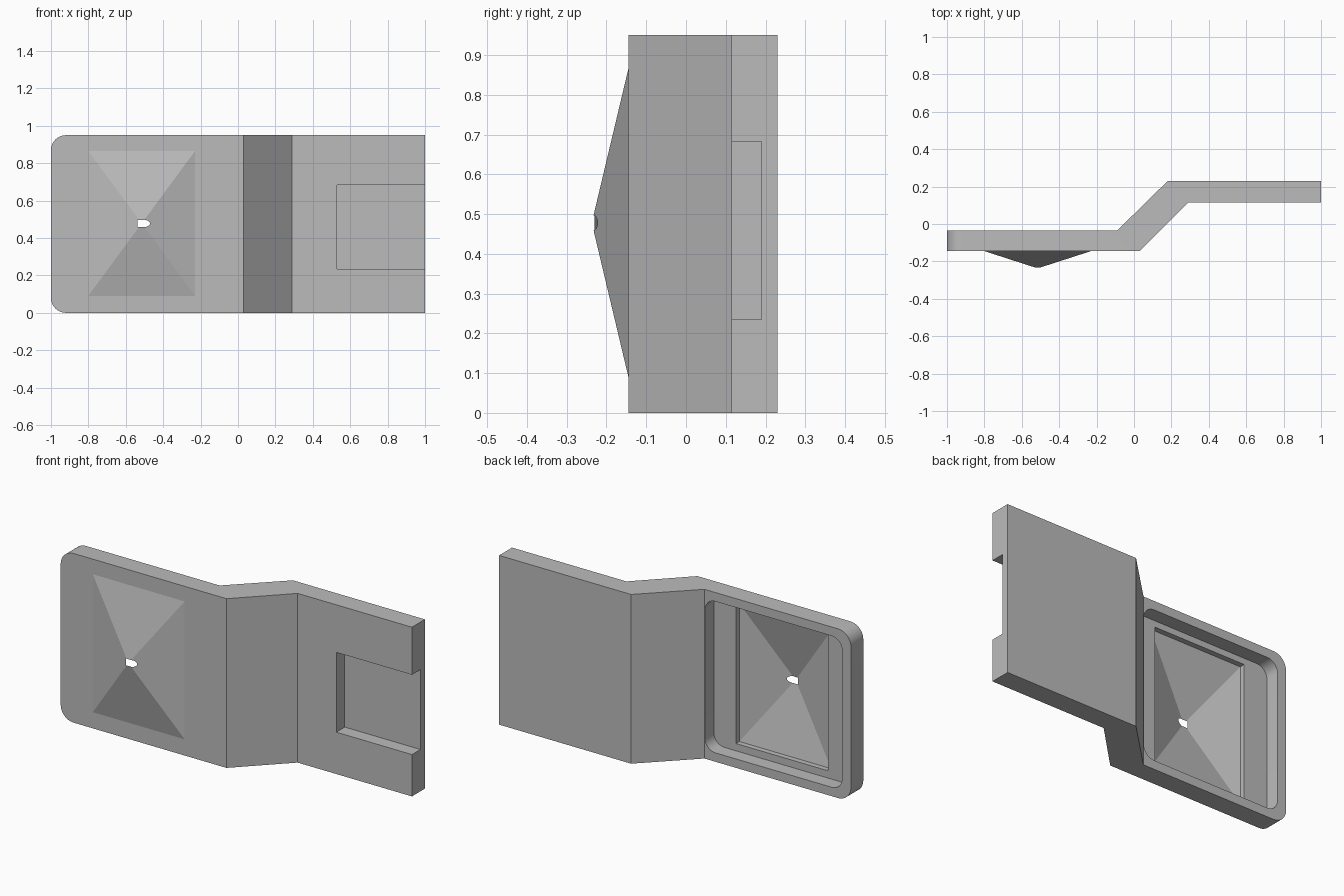
import bpy, bmesh, math

cube = bpy.data.objects.get("Cube")
if cube:
    bpy.data.objects.remove(cube, do_unlink=True)

grey = bpy.data.materials.new("plain_grey")
grey.use_nodes = True
colour = (0.5, 0.5, 0.5, 1)
grey.diffuse_color = colour
grey.node_tree.nodes["Principled BSDF"].inputs["Base Color"].default_value = colour

HEIGHT = 0.95
FRONT = -0.145          # front surface of the low half
HX, HZ = -0.515, 0.478  # centre of the funnel
HALF_X, HALF_Z, RISE = 0.285, 0.387, 0.092


def make_object(name, bm):
    mesh = bpy.data.meshes.new(name)
    bm.to_mesh(mesh)
    bm.free()
    mesh.materials.append(grey)
    obj = bpy.data.objects.new(name, mesh)
    bpy.context.collection.objects.link(obj)
    return obj


def round_edges(bm, radius, x_limit):
    """Round the edges that run front to back, left of x_limit."""
    edges = []
    for e in bm.edges:
        a, b = e.verts[0].co, e.verts[1].co
        if abs(a.x - b.x) < 1e-4 and abs(a.z - b.z) < 1e-4 and a.x < x_limit:
            edges.append(e)
    bmesh.ops.bevel(bm, geom=edges, offset=radius, segments=8,
                    profile=0.5, affect='EDGES')


def box(name, x, y, z, radius=0):
    bm = bmesh.new()
    bmesh.ops.create_cube(bm, size=1)
    for v in bm.verts:
        v.co = [r[0] if c < 0 else r[1] for c, r in zip(v.co, (x, y, z))]
    if radius:
        round_edges(bm, radius, 9)
    return make_object(name, bm)


# Cranked plate with two rounded corners
profile = [(-1, FRONT), (0.03, FRONT), (0.29, 0.115), (1, 0.115),
           (1, 0.23), (0.18, 0.23), (-0.09, -0.035), (-1, -0.035)]
bm = bmesh.new()
base = bm.faces.new([bm.verts.new((x, y, 0)) for x, y in profile])
ext = bmesh.ops.extrude_face_region(bm, geom=[base])
top = [g for g in ext["geom"] if isinstance(g, bmesh.types.BMVert)]
bmesh.ops.translate(bm, verts=top, vec=(0, 0, HEIGHT))
round_edges(bm, 0.08, -0.99)
bmesh.ops.recalc_face_normals(bm, faces=bm.faces)
plate = make_object("cranked_plate", bm)

# Rounded rear recess, funnel opening and front slot
cutters = [
    box("recess_cutter", (-0.945, -0.093), (-0.115, 0.1), (0.05, 0.9), 0.065),
    box("opening_cutter", (HX - HALF_X, HX + HALF_X), (-0.3, 0),
        (HZ - HALF_Z, HZ + HALF_Z)),
    box("slot_cutter", (0.53, 1.2), (0, 0.19), (0.235, 0.683)),
]
bpy.context.view_layer.objects.active = plate
for cutter in cutters:
    mod = plate.modifiers.new(cutter.name, 'BOOLEAN')
    mod.operation = 'DIFFERENCE'
    mod.solver = 'EXACT'
    mod.object = cutter
    bpy.ops.object.modifier_apply(modifier=mod.name)
for cutter in cutters:
    bpy.data.objects.remove(cutter, do_unlink=True)

# Shallow four-sided funnel sheet with a small drain hole at its tip
bm = bmesh.new()


def on_funnel(dx, dz):
    slope = 1 - max(abs(dx) / HALF_X, abs(dz) / HALF_Z)
    return bm.verts.new((HX + dx, FRONT - RISE * slope, HZ + dz))


corner, crossing = {}, {}
for sx in (-1, 1):
    for sz in (-1, 1):
        corner[sx, sz] = on_funnel(sx * HALF_X, sz * HALF_Z)
        crossing[sx, sz] = on_funnel(sx * 0.019 * HALF_X / HALF_Z, sz * 0.019)

# Hole edge: square on the right-hand side, round on the left-hand side
square_end = [on_funnel(-0.021, s * 0.019) for s in (1, -1)]
round_end = []
for i in range(1, 8):
    a = math.radians(-90 + i * 22.5)
    round_end.append(on_funnel(0.014 + 0.031 * math.cos(a), 0.019 * math.sin(a)))

for s in (-1, 1):
    bm.faces.new([corner[-1, s], corner[1, s], crossing[1, s], crossing[-1, s]])
bm.faces.new([corner[-1, -1], corner[-1, 1], crossing[-1, 1]]
             + square_end + [crossing[-1, -1]])
bm.faces.new([corner[1, 1], corner[1, -1], crossing[1, -1]]
             + round_end + [crossing[1, 1]])
bm.normal_update()
for f in bm.faces:
    if f.normal.y > 0:
        f.normal_flip()
make_object("drain_funnel", bm)

# Smooth the rounded corners, keep the edges crisp
bpy.ops.object.select_all(action='DESELECT')
plate.select_set(True)
bpy.ops.object.shade_smooth_by_angle(angle=math.radians(30))
